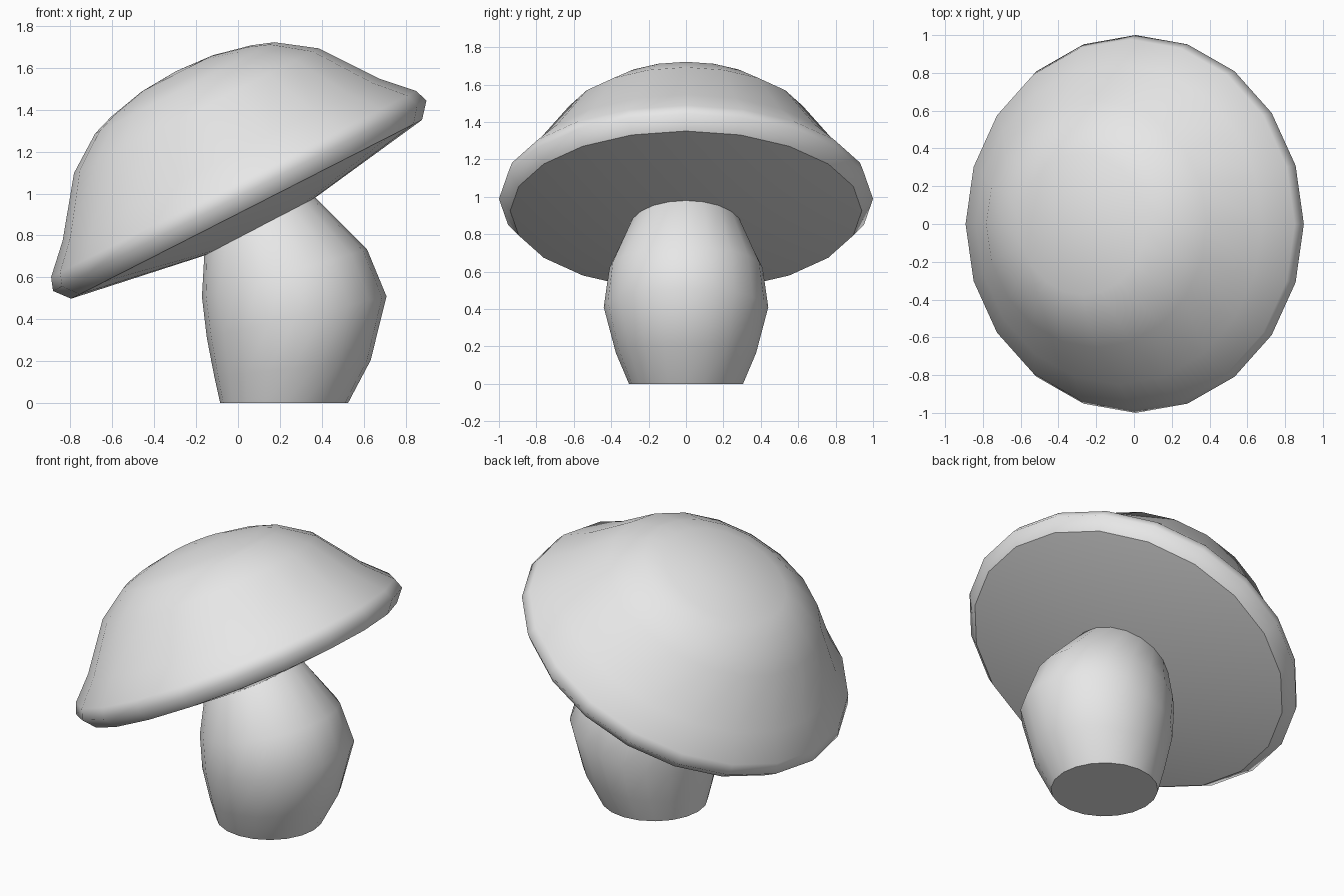
import bpy
import bmesh
from math import sin, cos, radians, tau

SIDES = 20

cube = bpy.data.objects.get("Cube")
if cube:
    bpy.data.objects.remove(cube, do_unlink=True)

# One plain grey for the whole mushroom
grey = bpy.data.materials.new("light grey")
grey.use_nodes = True
grey.diffuse_color = (0.8, 0.8, 0.8, 1)
grey.node_tree.nodes["Principled BSDF"].inputs["Base Color"].default_value = (0.8, 0.8, 0.8, 1)


def loft(name, rings, sharp_ring):
    """Skin tilted circles (x, z, radius, tilt), listed from the bottom up.
    A radius of zero closes an end with a fan."""
    bm = bmesh.new()
    loops = []
    for x, z, r, tilt in rings:
        t = radians(tilt)
        if r == 0:
            loops.append([bm.verts.new((x, 0, z))] * SIDES)
            continue
        loops.append([bm.verts.new((x + r * cos(a) * cos(t), r * sin(a), z + r * cos(a) * sin(t)))
                      for a in (tau * i / SIDES for i in range(SIDES))])
    for low, high in zip(loops, loops[1:]):
        for i in range(SIDES):
            j = (i + 1) % SIDES
            corners = dict.fromkeys((low[i], low[j], high[j], high[i]))
            bm.faces.new(list(corners))
    bmesh.ops.recalc_face_normals(bm, faces=bm.faces)
    for face in bm.faces:
        face.smooth = True
    # Crisp edge around the underside
    crisp = set(loops[sharp_ring])
    for edge in bm.edges:
        edge.smooth = not all(v in crisp for v in edge.verts)
    mesh = bpy.data.meshes.new(name)
    bm.to_mesh(mesh)
    bm.free()
    mesh.materials.append(grey)
    obj = bpy.data.objects.new(name, mesh)
    bpy.context.collection.objects.link(obj)
    return obj


# Cap: lathe profile (radius, height along the axis) leaning to one side
TILT = 27
lean = radians(TILT)
cap_profile = [(0, -0.24), (0.94, -0.09), (1.0, -0.018), (0.978, 0.045), (0.85, 0.175),
               (0.655, 0.438), (0.48, 0.56), (0.375, 0.597), (0.19, 0.638), (0, 0.65)]
loft("mushroom_cap",
     [(-h * sin(lean), 1.005 + h * cos(lean), r, TILT) for r, h in cap_profile], 1)

# Stem: rings that lean more and more toward the cap
loft("mushroom_stem", [
    (0.22, 0, 0, 0),
    (0.22, 0, 0.305, 0),
    (0.26, 0.165, 0.375, 6),
    (0.28, 0.41, 0.44, 13),
    (0.222, 0.62, 0.41, 16),
    (0.105, 0.84, 0.30, 27.5),
    (0.06, 0.93, 0.22, 27),
    (0.06, 0.93, 0, 27),
], 1)
